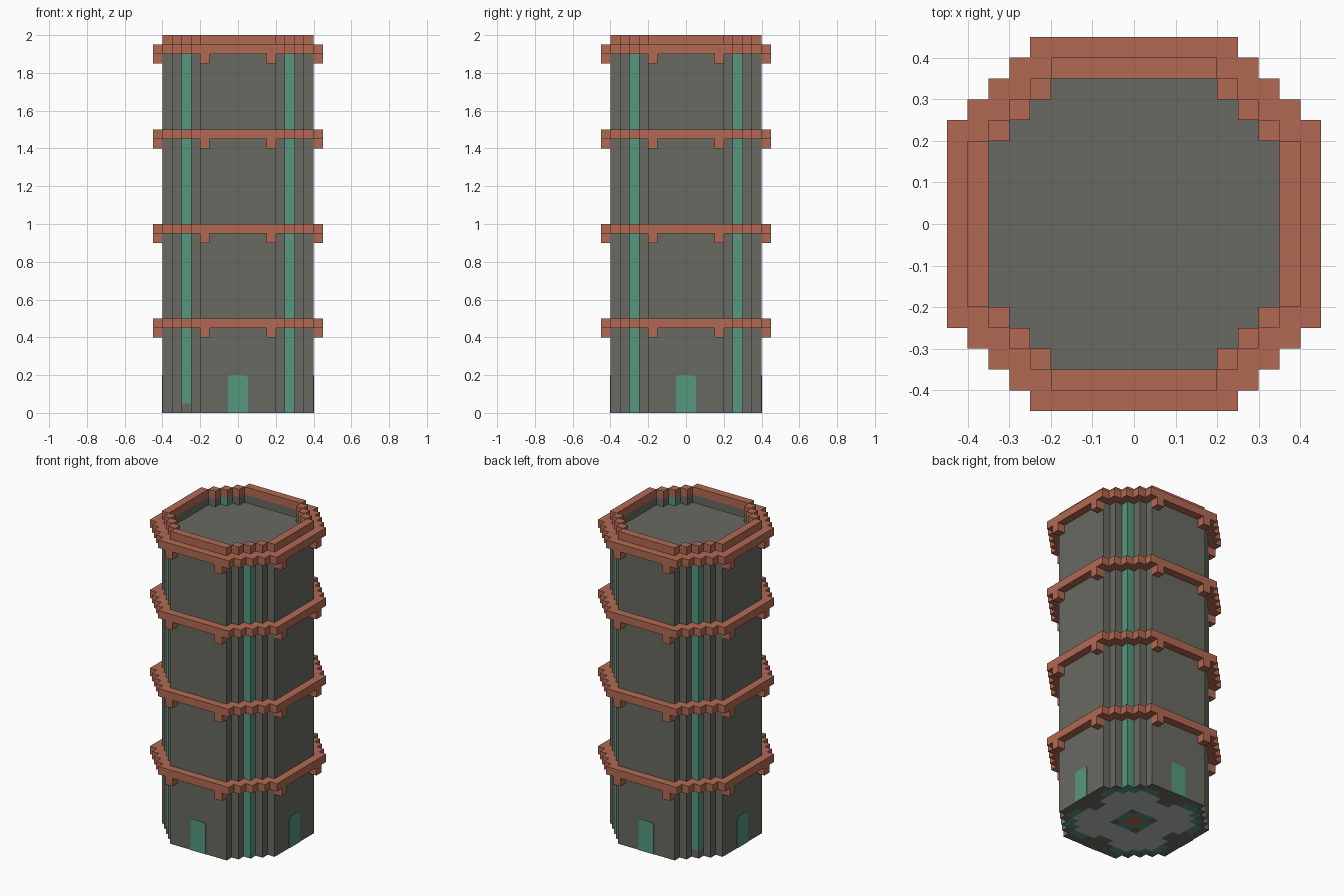
import bpy, bmesh, math

if "Cube" in bpy.data.objects:
    bpy.data.objects.remove(bpy.data.objects["Cube"], do_unlink=True)

U = 0.05  # block size


def material(name, r, g, b):
    m = bpy.data.materials.new(name)
    m.use_nodes = True
    m.diffuse_color = (r, g, b, 1)
    m.node_tree.nodes["Principled BSDF"].inputs["Base Color"].default_value = (r, g, b, 1)
    return m


MATS = [material("stone grey", 0.144, 0.144, 0.122),
        material("clay orange", 0.445, 0.141, 0.084),
        material("copper green", 0.091, 0.309, 0.209),
        material("pale floor grey", 0.48, 0.50, 0.50)]
STONE, CLAY, GREEN, PALE = range(4)


def finish(name, bm):
    bmesh.ops.remove_doubles(bm, verts=bm.verts, dist=0.0005)
    bmesh.ops.dissolve_limit(bm, angle_limit=0.01, verts=bm.verts, edges=bm.edges,
                             delimit={'MATERIAL'})
    me = bpy.data.meshes.new(name)
    bm.to_mesh(me)
    bm.free()
    for m in MATS:
        me.materials.append(m)
    ob = bpy.data.objects.new(name, me)
    bpy.context.collection.objects.link(ob)
    return ob


def octagon(reach, flat):
    """Stepped octagon test: half width and half length of the straight sides."""
    return lambda x, y: max(abs(x), abs(y)) < reach and abs(x) + abs(y) < reach + flat - 0.01


def blocks(name, inside, z0, z1, colour, under=None):
    """Extrude all grid cells that pass the test, keeping only outer faces."""
    bm = bmesh.new()

    def quad(points, index):
        bm.faces.new([bm.verts.new(p) for p in points]).material_index = index

    centres = [(i + 0.5) * U for i in range(-9, 9)]
    h = U / 2
    for x in centres:
        for y in centres:
            if not inside(x, y):
                continue
            c = colour(x, y)
            ring = [(x - h, y - h), (x + h, y - h), (x + h, y + h), (x - h, y + h)]
            quad([(*p, z1) for p in ring], c)
            quad([(*p, z0) for p in reversed(ring)], under(x, y) if under else c)
            for k, (dx, dy) in enumerate([(0, -U), (U, 0), (0, U), (-U, 0)]):
                if not inside(x + dx, y + dy):
                    a, b = ring[k], ring[(k + 1) % 4]
                    quad([(*a, z0), (*b, z0), (*b, z1), (*a, z1)], c)
    return finish(name, bm)


wall, well, rail = octagon(0.40, 0.20), octagon(0.35, 0.20), octagon(0.45, 0.25)
paving = octagon(0.30, 0.20)


def parapet_ring(x, y):
    return wall(x, y) and not well(x, y)


def is_corner(x, y):
    return abs(abs(x) - 0.275) < 0.01 and abs(abs(y) - 0.275) < 0.01


def striped(x, y):
    return GREEN if is_corner(x, y) else STONE


def foot_colour(x, y):
    return GREEN if is_corner(x, y) and x > 0 else STONE


def foot_pattern(x, y):
    near, far = sorted((abs(x), abs(y)))
    if far < 0.05:
        return CLAY                                  # centre tile
    if far < 0.10:
        return GREEN if near < 0.05 else STONE       # centre border
    if not well(x, y):
        return foot_colour(x, y)                     # wall footing
    if (far > 0.30 and near < 0.10) or (far > 0.25 and near < 0.05):
        return STONE                                 # thresholds
    return PALE if paving(x, y) else GREEN


# Tower body
blocks("tower_foot", wall, 0, U, foot_colour, foot_pattern)
blocks("tower_shaft", wall, U, 1.90, striped)
blocks("parapet_wall", parapet_ring, 1.90, 1.95, striped)
blocks("parapet_rim", parapet_ring, 1.95, 2.00, lambda x, y: CLAY)


# Ledges with a pair of brackets on each side
def ledge_ring(x, y):
    return rail(x, y) and not wall(x, y)


def bracket_cells(x, y):
    near, far = sorted((abs(x), abs(y)))
    return 0.40 < far < 0.45 and 0.15 < near < 0.20


for n, top in enumerate((0.50, 1.00, 1.50, 1.95), 1):
    blocks(f"ledge_{n}", ledge_ring, top - U, top, lambda x, y: CLAY)
    blocks(f"ledge_brackets_{n}", bracket_cells, top - 2 * U, top - U, lambda x, y: CLAY)

# Doors: thin plates with clipped top corners
for n, side in enumerate(("front", "right", "back", "left")):
    bm = bmesh.new()
    outline = [(-0.053, 0), (0.053, 0), (0.053, 0.185), (0.04, 0.2), (-0.04, 0.2), (-0.053, 0.185)]
    face = bm.faces.new([bm.verts.new((x, -0.399, z)) for x, z in outline])
    out = bmesh.ops.extrude_face_region(bm, geom=[face])["geom"]
    bmesh.ops.translate(bm, vec=(0, -0.004, 0),
                        verts=[v for v in out if isinstance(v, bmesh.types.BMVert)])
    bmesh.ops.recalc_face_normals(bm, faces=bm.faces)
    for f in bm.faces:
        f.material_index = GREEN
    door = finish(f"door_{side}", bm)
    door.rotation_euler.z = -n * math.pi / 2
